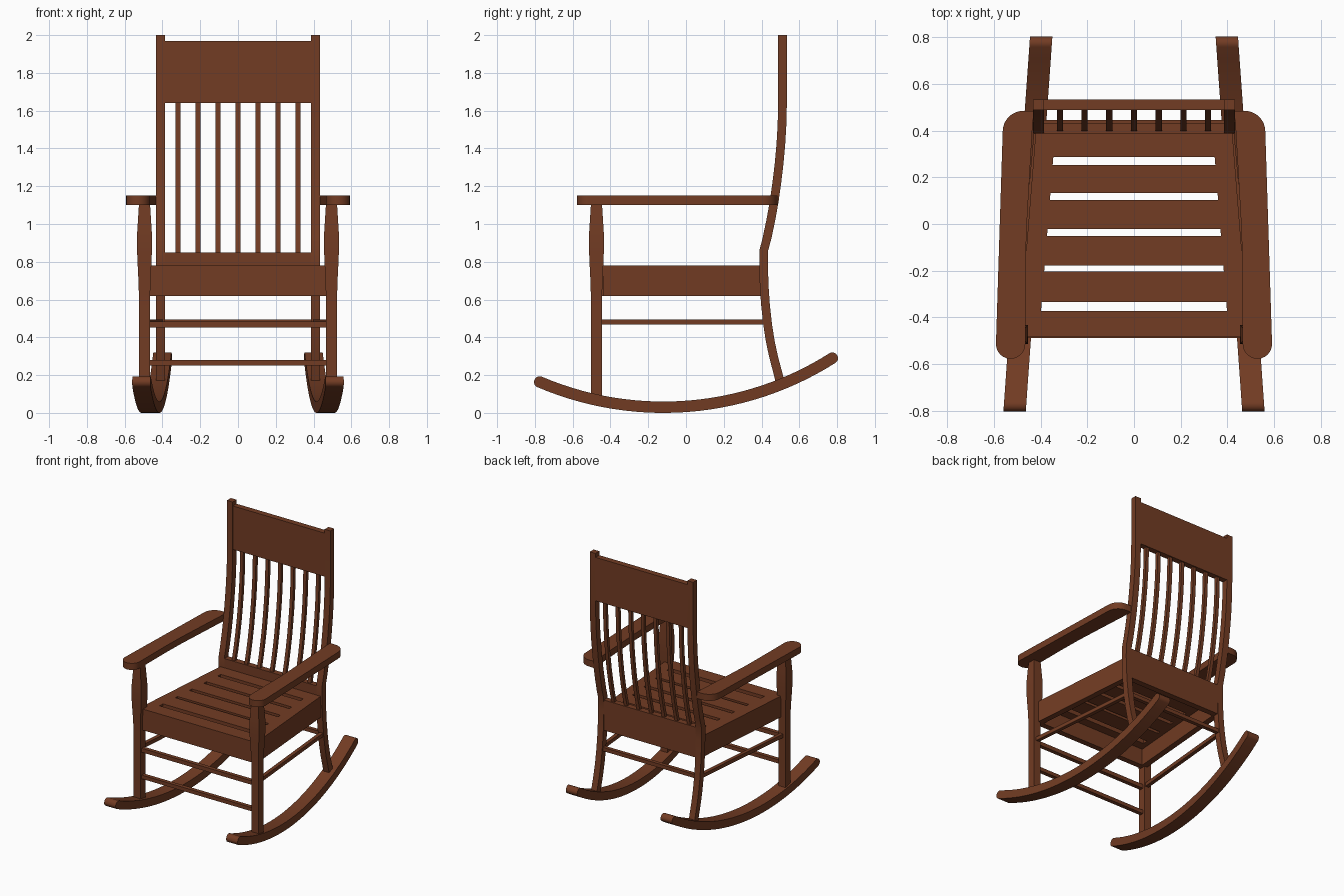
import bpy, bmesh, math

if "Cube" in bpy.data.objects:
    bpy.data.objects.remove(bpy.data.objects["Cube"])

wood = bpy.data.materials.new("brown_wood")
wood.diffuse_color = (0.17, 0.045, 0.017, 1)
wood.use_nodes = True
wood.node_tree.nodes["Principled BSDF"].inputs["Base Color"].default_value = wood.diffuse_color


def loft(name, rings, mirror=False, smooth=False):
    """Skin a list of equal-length point rings and cap both ends."""
    bm = bmesh.new()
    vs = [[bm.verts.new(p) for p in r] for r in rings]
    n = len(vs[0])
    for a, b in zip(vs, vs[1:]):
        for i in range(n):
            j = (i + 1) % n
            bm.faces.new((a[i], a[j], b[j], b[i]))
    bm.faces.new(vs[0][::-1])
    bm.faces.new(vs[-1])
    bmesh.ops.recalc_face_normals(bm, faces=bm.faces)
    me = bpy.data.meshes.new(name)
    bm.to_mesh(me)
    bm.free()
    me.materials.append(wood)
    ob = bpy.data.objects.new(name, me)
    bpy.context.collection.objects.link(ob)
    if smooth:
        bpy.ops.object.select_all(action='DESELECT')
        ob.select_set(True)
        bpy.context.view_layer.objects.active = ob
        bpy.ops.object.shade_smooth_by_angle(angle=math.radians(25))
    if mirror:
        m = ob.modifiers.new("mirror", 'MIRROR')
        m.use_axis = (True, False, False)
        m.use_mirror_merge = False
    return ob


def prism(name, outline, z0, z1, **kw):
    return loft(name, [[(x, y, z) for x, y in outline] for z in (z0, z1)], **kw)


def box(name, x0, x1, y0, y1, z0, z1, **kw):
    return prism(name, [(x0, y0), (x1, y0), (x1, y1), (x0, y1)], z0, z1, **kw)


def strip(name, path, x, half_w, half_t, **kw):
    """Bar of rectangular section following a (y, z) path; flat horizontal ends."""
    rings = []
    for i, (y, z) in enumerate(path):
        y0, z0 = path[max(i - 1, 0)]
        y1, z1 = path[min(i + 1, len(path) - 1)]
        t = half_t * math.hypot(y1 - y0, z1 - z0) / abs(z1 - z0)
        rings.append([(x - half_w, y - t, z), (x + half_w, y - t, z),
                      (x + half_w, y + t, z), (x - half_w, y + t, z)])
    return loft(name, rings, smooth=True, **kw)


# Rockers: arc with rounded ends, toed in toward the back
R, CY, CZ, T = 1.67, -0.12, 1.70, 0.03
a0, a1 = math.asin((-0.775 - CY) / R), math.asin((0.775 - CY) / R)
cap = [(-T / R * math.cos(k * math.pi / 12), T * math.sin(k * math.pi / 12)) for k in range(1, 7)]
stations = [(a0 + d, h) for d, h in cap]
stations += [(a0 + (a1 - a0) * k / 28, T) for k in range(1, 28)]
stations += [(a1 - d, h) for d, h in cap[::-1]]
rings = []
for a, h in stations:
    ring = []
    for r, s in ((R - h, -1), (R - h, 1), (R + h, 1), (R + h, -1)):
        y, z = CY + r * math.sin(a), CZ - r * math.cos(a)
        ring.append((0.455 - 0.071 * y + s * 0.048, y, z))
    rings.append(ring)
loft("rocker", rings, mirror=True, smooth=True)

# Front legs: square, swelling below the arms
rings = []
for z, h in ((0.07, .029), (0.6, .029), (0.7, .032), (0.8, .037), (0.88, .040),
             (0.95, .039), (1.03, .034), (1.11, .029)):
    rings.append([(0.495 + sx * h, -0.474 + sy * h, z)
                  for sx, sy in ((-1, -1), (1, -1), (1, 1), (-1, 1))])
loft("front_leg", rings, mirror=True, smooth=True)

# Back posts: curved legs below the seat, bowed back above
lower = [(.502, .15), (.484, .22), (.463, .30), (.446, .38), (.432, .47), (.421, .57),
         (.414, .67), (.411, .77)]
upper = [(.412, .86), (.430, .93), (.449, 1.02), (.467, 1.12), (.481, 1.22), (.493, 1.32),
         (.502, 1.42), (.508, 1.52), (.511, 1.64)]
strip("back_post", lower + upper + [(.511, 2.0)], 0.41, 0.024, 0.023, mirror=True)

# Back: crest board, bottom rail and seven spindles
box("crest_board", -0.387, 0.387, 0.489, 0.533, 1.64, 1.97)
box("back_rail", -0.387, 0.387, 0.389, 0.434, 0.62, 0.85)
for i in range(-3, 4):
    strip("back_spindle", [(.411, .84)] + upper, i * 0.106, 0.013, 0.012)

# Arms: rounded front, rounded outer back corner
arm = [(0.529 + 0.063 * math.cos(k * math.pi / 12), -0.515 + 0.063 * math.sin(k * math.pi / 12))
       for k in range(-12, 1)]
arm += [(0.475 + 0.088 * math.cos(k * math.pi / 16), 0.397 + 0.088 * math.sin(k * math.pi / 16))
        for k in range(9)]
arm += [(0.434, 0.485), (0.434, 0.44), (0.448, 0.2), (0.461, -0.03), (0.465, -0.2)]
prism("arm_rest", arm, 1.10, 1.15, mirror=True, smooth=True)


# Seat frame: tapered toward the back
def outer(y):
    return 0.453 - 0.08 * y


def inner(y):
    return 0.369 - 0.08 * y


yf, yb = -0.44, 0.389
prism("seat_side_rail", [(outer(yf) - .045, yf), (outer(yf), yf), (outer(.41), .41),
                         (outer(.41) - .045, .41)], 0.62, 0.78, mirror=True)
prism("seat_side_board", [(inner(yf), yf), (outer(yf) - .045, yf), (outer(yb) - .045, yb),
                          (inner(yb), yb)], 0.745, 0.78, mirror=True)
box("seat_front_rail", -0.468, 0.468, -0.483, yf, 0.62, 0.78)

# Seat slats between five gaps
edges = [yf, -.373, -.334, -.203, -.178, -.051, -.021, .102, .132, .252, .287, yb]
for y0, y1 in zip(edges[::2], edges[1::2]):
    prism("seat_slat", [(-inner(y0), y0), (inner(y0), y0), (inner(y1), y1), (-inner(y1), y1)],
          0.745, 0.78)

# Stretchers between the legs
box("front_upper_stretcher", -0.48, 0.48, -0.489, -0.459, 0.453, 0.483)
box("front_lower_stretcher", -0.48, 0.48, -0.489, -0.459, 0.252, 0.28)
box("back_stretcher", -0.40, 0.40, 0.417, 0.445, 0.467, 0.495)
prism("side_stretcher", [(0.478, -0.46), (0.506, -0.46), (0.426, 0.43), (0.398, 0.43)],
      0.467, 0.495, mirror=True)
